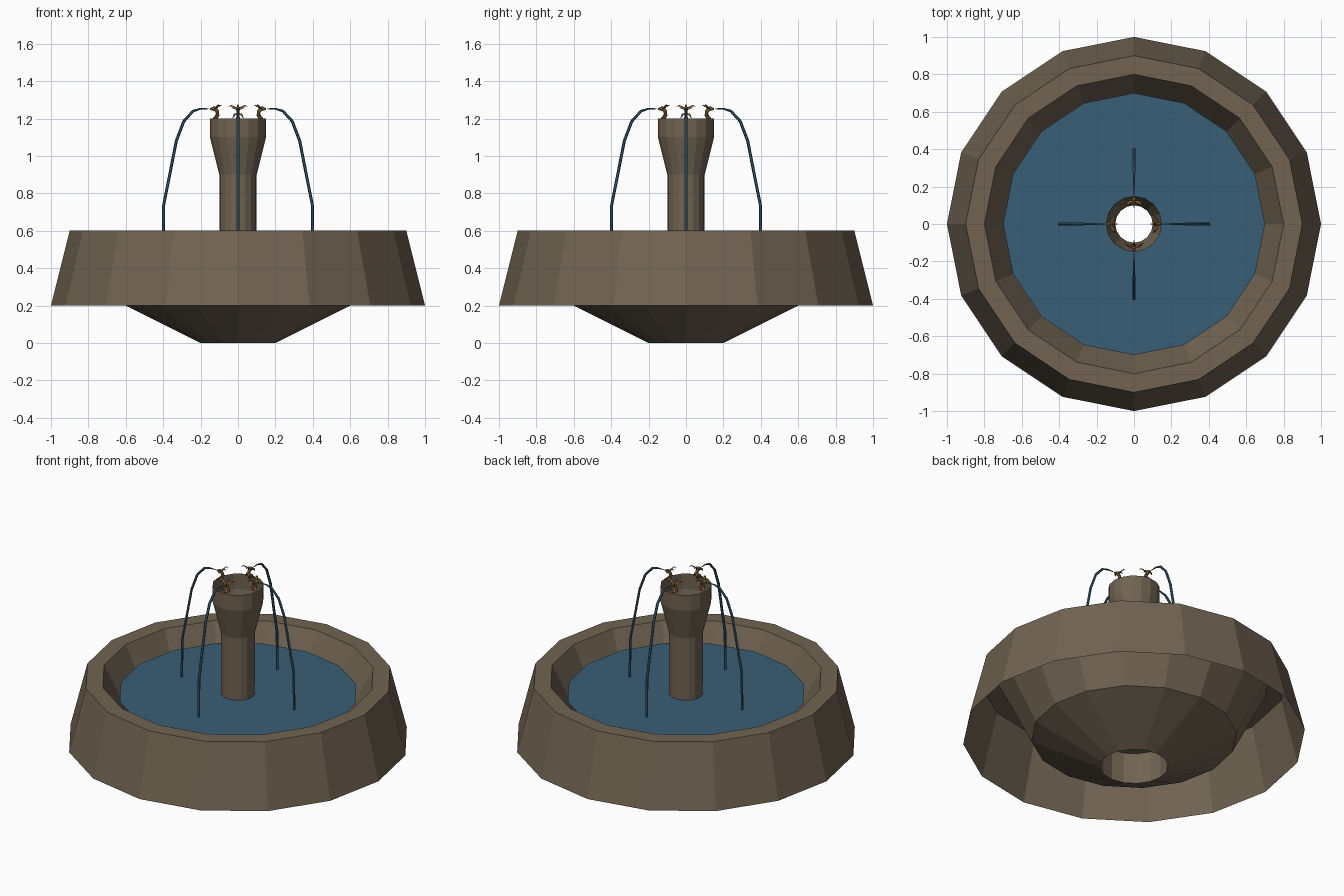
import bpy, bmesh, math
from mathutils import Vector, Matrix

if "Cube" in bpy.data.objects:
    bpy.data.objects.remove(bpy.data.objects["Cube"])


def material(name, rgb):
    m = bpy.data.materials.new(name)
    m.diffuse_color = (*rgb, 1)
    m.use_nodes = True
    m.node_tree.nodes["Principled BSDF"].inputs["Base Color"].default_value = m.diffuse_color
    return m


STONE = material("weathered_stone", (0.165, 0.127, 0.085))
WATER = material("pool_blue", (0.042, 0.112, 0.18))
BRONZE = material("bronze", (0.28, 0.15, 0.05))


def finish(name, bm, mat, recalc=True):
    if recalc:
        bmesh.ops.recalc_face_normals(bm, faces=bm.faces[:])
    me = bpy.data.meshes.new(name)
    bm.to_mesh(me)
    bm.free()
    me.materials.append(mat)
    ob = bpy.data.objects.new(name, me)
    bpy.context.collection.objects.link(ob)
    return ob


def lathe(name, profile, mat, sides=16):
    """Open surface of revolution around z, with corners on the axes."""
    bm = bmesh.new()
    rings = []
    for r, z in profile:
        rings.append([bm.verts.new((r * math.cos(2 * math.pi * i / sides),
                                    r * math.sin(2 * math.pi * i / sides), z))
                      for i in range(sides)])
    for a, b in zip(rings, rings[1:]):
        for i in range(sides):
            j = (i + 1) % sides
            bm.faces.new((a[i], a[j], b[j], b[i]))
    return finish(name, bm, mat)


def tube(bm, path, radii, sides=6, flat=1.0):
    """Tapered tube along a path, closed at both ends."""
    pts = [Vector(p) for p in path]
    rings = []
    for k, p in enumerate(pts):
        d = (pts[min(k + 1, len(pts) - 1)] - pts[max(k - 1, 0)]).normalized()
        u = d.cross(Vector((0, 1, 0)))
        if u.length < 0.1:
            u = d.cross(Vector((1, 0, 0)))
        u.normalize()
        v = d.cross(u)
        rings.append([bm.verts.new(p + radii[k] * (flat * math.cos(t) * u + math.sin(t) * v))
                      for t in (2 * math.pi * i / sides for i in range(sides))])
    for a, b in zip(rings, rings[1:]):
        for i in range(sides):
            j = (i + 1) % sides
            bm.faces.new((a[i], a[j], b[j], b[i]))
    bm.faces.new(rings[0][::-1])
    bm.faces.new(rings[-1])


# Basin: flared foot, inner bowl wall, flat rim and sloping outer skirt
lathe("basin", [(0.2, 0), (0.6, 0.2), (0.8, 0.6), (0.9, 0.6), (1.0, 0.2)], STONE)

# Hollow column with a funnel-shaped head
lathe("column", [(0.2, 0), (0.2, 0.2), (0.1, 0.2), (0.1, 0.9), (0.15, 1.1), (0.15, 1.2)], STONE)

# Water surface around the column
pool = lathe("pool_water", [(0.7, 0.5), (0.1, 0.5)], WATER)

# Four falling water jets and four bronze spouts
JET = [(0.155, 0, 1.252), (0.2, 0, 1.252), (0.24, 0, 1.24), (0.29, 0, 1.185),
       (0.33, 0, 1.08), (0.365, 0, 0.9), (0.397, 0, 0.74), (0.4, 0, 0.5)]
JET_R = [0.002, 0.005, 0.007, 0.008, 0.008, 0.008, 0.008, 0.008]

for n in range(4):
    turn = Matrix.Rotation(n * math.pi / 2, 4, 'Z')

    bm = bmesh.new()
    tube(bm, JET, JET_R)
    bm.transform(turn)
    finish(f"water_jet_{n + 1}", bm, WATER)

    bm = bmesh.new()
    # curved neck and head
    tube(bm, [(0.125, 0, 1.195), (0.108, 0, 1.218), (0.112, 0, 1.242), (0.13, 0, 1.254), (0.15, 0, 1.25)],
         [0.012, 0.009, 0.01, 0.012, 0.004])
    # tail crest
    tube(bm, [(0.12, 0, 1.25), (0.105, 0, 1.27), (0.085, 0, 1.268)], [0.007, 0.006, 0.001])
    for s in (-1, 1):
        # side fins
        tube(bm, [(0.125, 0, 1.25), (0.12, s * 0.022, 1.258), (0.11, s * 0.036, 1.27), (0.1, s * 0.05, 1.263)],
             [0.007, 0.009, 0.007, 0.001], 4, 0.4)
        # feet
        tube(bm, [(0.11, 0, 1.225), (0.115, s * 0.018, 1.222), (0.125, s * 0.028, 1.203)],
             [0.006, 0.006, 0.002], 4)
    bm.transform(turn)
    finish(f"bronze_spout_{n + 1}", bm, BRONZE)
